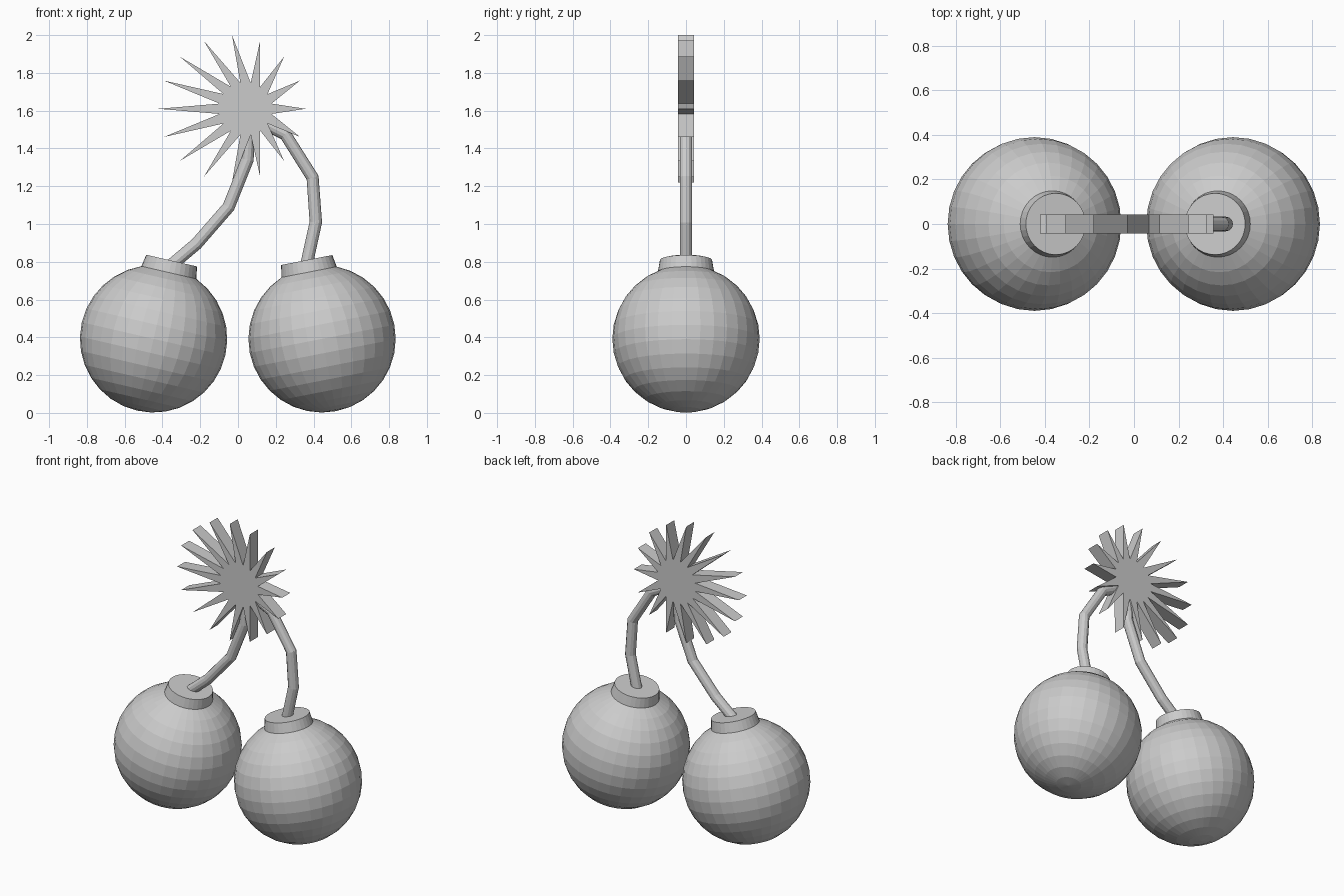
import bpy
import bmesh
from math import sin, cos, pi, radians
from mathutils import Vector, Matrix

cube = bpy.data.objects.get("Cube")
if cube:
    bpy.data.objects.remove(cube, do_unlink=True)

# One plain grey for everything
grey = bpy.data.materials.new("plain grey")
grey.use_nodes = True
COLOUR = (0.6, 0.6, 0.6, 1)
grey.diffuse_color = COLOUR
grey.node_tree.nodes["Principled BSDF"].inputs["Base Color"].default_value = COLOUR


def add_object(name, data):
    data.materials.append(grey)
    obj = bpy.data.objects.new(name, data)
    bpy.context.collection.objects.link(obj)
    return obj


def mesh_object(name, bm):
    bmesh.ops.recalc_face_normals(bm, faces=bm.faces[:])
    mesh = bpy.data.meshes.new(name)
    bm.to_mesh(mesh)
    bm.free()
    return add_object(name, mesh)


# Round body with a tapered collar, both leaning inwards
def bomb(side, x, lean):
    place = Matrix.Translation((x, 0, 0.392)) @ Matrix.Rotation(radians(lean), 4, 'Y')
    bm = bmesh.new()
    bmesh.ops.create_uvsphere(bm, u_segments=32, v_segments=16, radius=0.39)
    mesh_object(side + "_body", bm).matrix_world = place

    bm = bmesh.new()
    bmesh.ops.create_cone(bm, cap_ends=True, segments=32, radius1=0.15, radius2=0.138,
                          depth=0.07, matrix=Matrix.Translation((0, 0, 0.39)))
    mesh_object(side + "_collar", bm).matrix_world = place


# Bent fuse swept along a short path in the xz plane
def fuse(name, path):
    curve = bpy.data.curves.new(name, 'CURVE')
    curve.dimensions = '3D'
    curve.bevel_depth = 0.033
    curve.bevel_resolution = 4
    curve.use_fill_caps = True
    spline = curve.splines.new('POLY')
    spline.points.add(len(path) - 1)
    for point, (x, z) in zip(spline.points, path):
        point.co = (x, 0, z, 1)
    spline.use_smooth = False
    add_object(name, curve)


bomb("right", -0.447, 13)
bomb("left", 0.445, -11)
fuse("right_fuse", [(-0.38, 0.76), (-0.22, 0.895), (-0.05, 1.09), (0.05, 1.34), (0.06, 1.5)])
fuse("left_fuse", [(0.355, 0.75), (0.412, 1.01), (0.395, 1.245), (0.25, 1.475), (0.12, 1.54)])

# Spark: flat star with a core set off towards the model's left
POINTS = 16
bm = bmesh.new()
outline = []
for i in range(POINTS * 2):
    a = pi * i / POINTS
    centre, radius = (0.04, 0.14) if i % 2 else (-0.032, 0.39)
    outline.append(bm.verts.new((centre + radius * cos(a), -0.042, 1.61 + radius * sin(a))))
face = bm.faces.new(outline)
extruded = bmesh.ops.extrude_face_region(bm, geom=[face], use_keep_orig=True)
moved = [v for v in extruded["geom"] if isinstance(v, bmesh.types.BMVert)]
bmesh.ops.translate(bm, verts=moved, vec=Vector((0, 0.084, 0)))
mesh_object("spark", bm)
